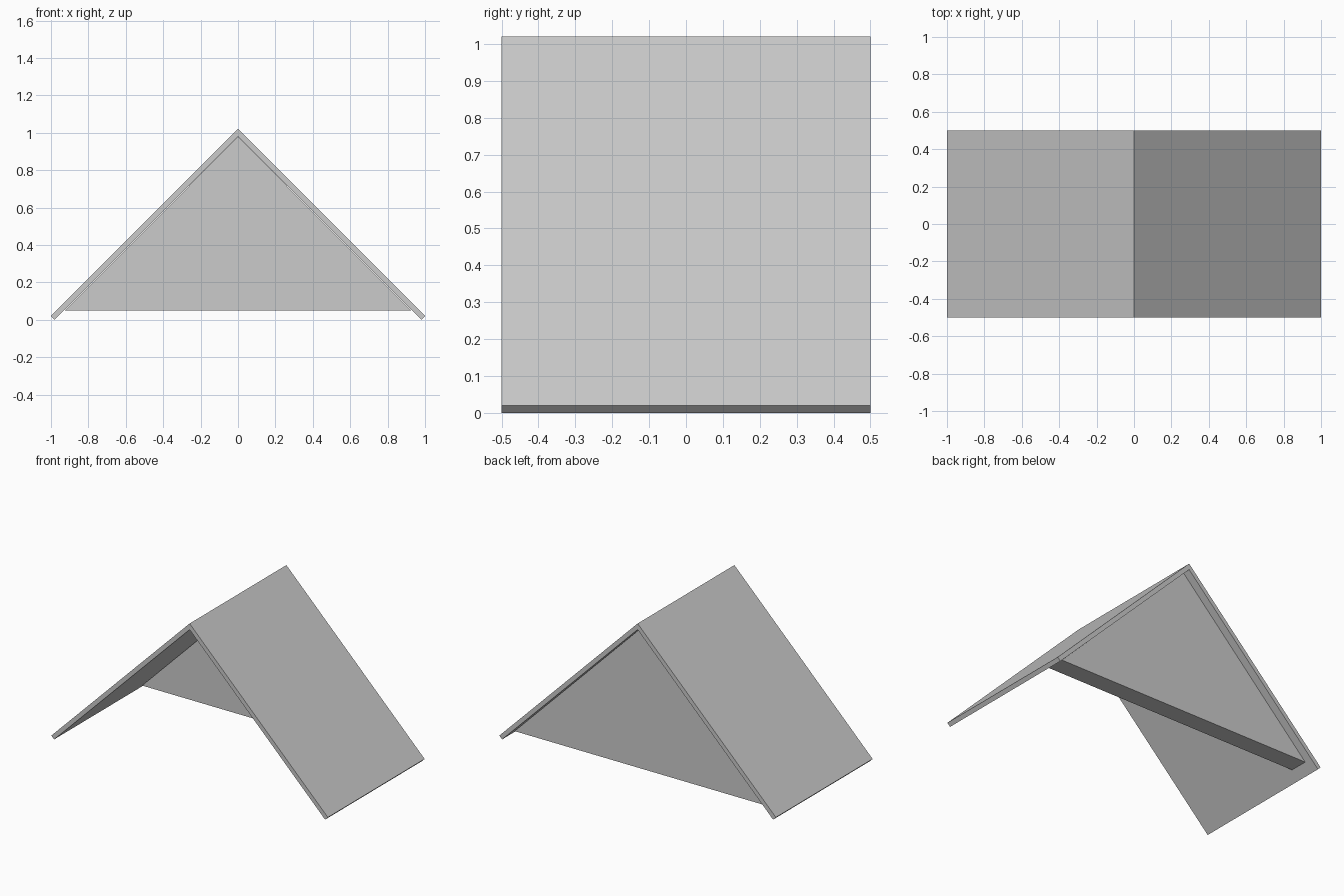
import bpy
import bmesh

cube = bpy.data.objects.get("Cube")
if cube:
    bpy.data.objects.remove(cube, do_unlink=True)

# One plain grey for the whole model
grey = bpy.data.materials.new("light grey")
grey.use_nodes = True
colour = (0.6, 0.6, 0.6, 1)
grey.diffuse_color = colour
grey.node_tree.nodes["Principled BSDF"].inputs["Base Color"].default_value = colour


def extrude_profile(name, profile, y_front, y_back):
    """Extrude an x-z outline from y_front to y_back."""
    bm = bmesh.new()
    face = bm.faces.new([bm.verts.new((x, y_front, z)) for x, z in profile])
    result = bmesh.ops.extrude_face_region(bm, geom=[face])
    moved = [v for v in result["geom"] if isinstance(v, bmesh.types.BMVert)]
    bmesh.ops.translate(bm, verts=moved, vec=(0, y_back - y_front, 0))
    bmesh.ops.recalc_face_normals(bm, faces=bm.faces)
    mesh = bpy.data.meshes.new(name)
    bm.to_mesh(mesh)
    bm.free()
    mesh.materials.append(grey)
    obj = bpy.data.objects.new(name, mesh)
    bpy.context.collection.objects.link(obj)
    return obj


# Two sloping roof slabs that meet at the ridge
ridge, under, eave = 1.02, 0.98, 0.02
for name, side in (("roof_slab_left", 1), ("roof_slab_right", -1)):
    outline = [(0, ridge), (1, eave), (under, 0), (0, under)]
    extrude_profile(name, [(side * x, z) for x, z in outline], -0.5, 0.5)

# Triangular gable wall set just inside the back edge
extrude_profile("gable_wall", [(-0.925, 0.05), (0.925, 0.05), (0, 0.975 + 0.003)], 0.33, 0.45)
